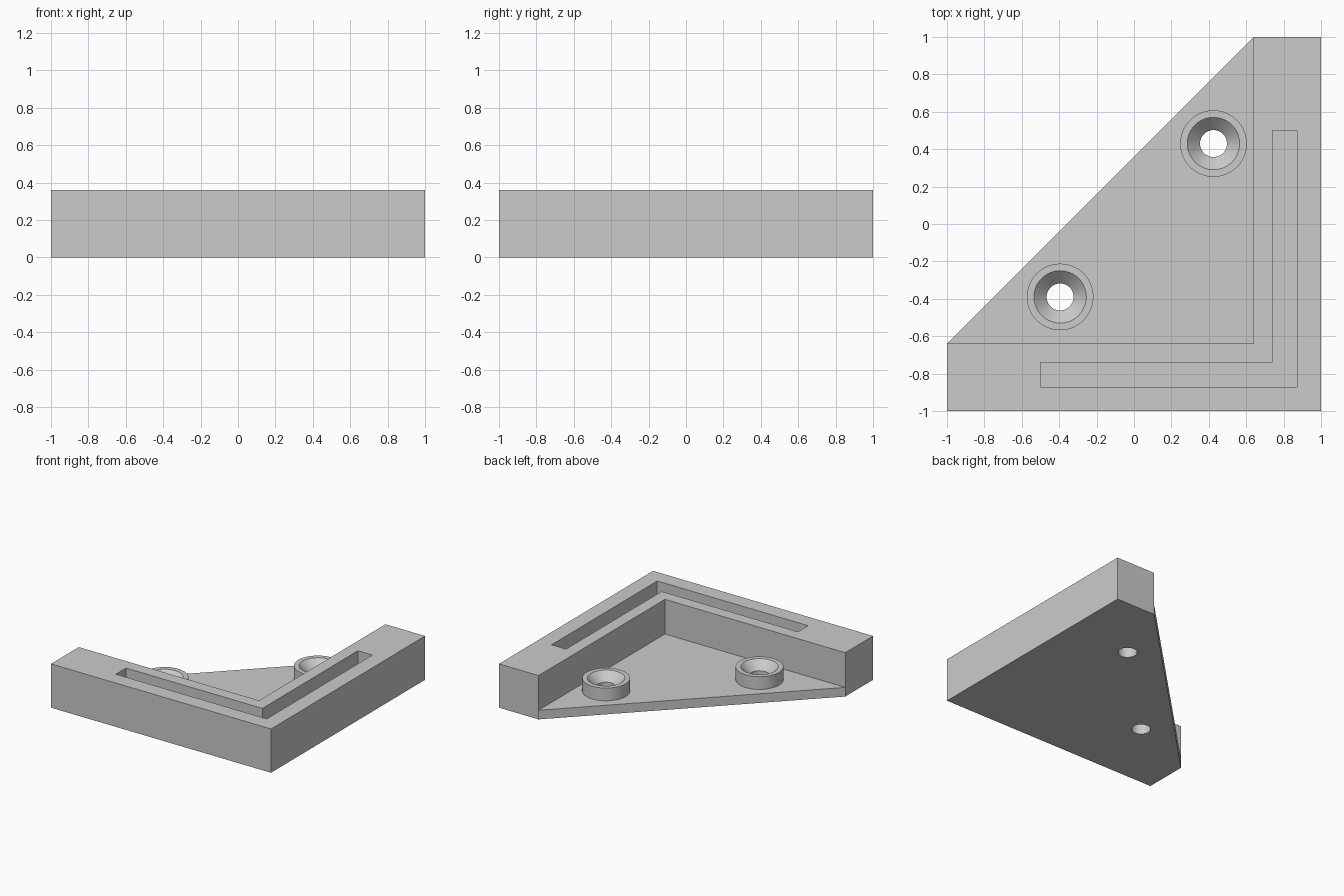
import bpy
import bmesh
from math import cos, sin, tau

cube = bpy.data.objects.get("Cube")
if cube:
    bpy.data.objects.remove(cube, do_unlink=True)

HEIGHT, FLOOR = 0.36, 0.075       # wall top and base plate top
WALL = 0.64                       # inner face of the walls
BOSS_TOP, BOSS_R = 0.18, 0.178
HOLE_R, SINK_R = 0.072, 0.14
SCREWS = {"upper": (0.425, 0.43), "lower": (-0.395, -0.39)}

grey = bpy.data.materials.new("plain grey")
grey.use_nodes = True
colour = (0.6, 0.6, 0.6, 1)
grey.diffuse_color = colour
grey.node_tree.nodes["Principled BSDF"].inputs["Base Color"].default_value = colour


def loft(name, rings):
    """Solid through a stack of matching rings of points."""
    bm = bmesh.new()
    loops = [[bm.verts.new(p) for p in ring] for ring in rings]
    n = len(loops[0])
    bm.faces.new(loops[0][::-1])
    bm.faces.new(loops[-1])
    for a, b in zip(loops, loops[1:]):
        for i in range(n):
            j = (i + 1) % n
            bm.faces.new((a[i], a[j], b[j], b[i]))
    bmesh.ops.recalc_face_normals(bm, faces=bm.faces)
    mesh = bpy.data.meshes.new(name)
    bm.to_mesh(mesh)
    bm.free()
    mesh.materials.append(grey)
    obj = bpy.data.objects.new(name, mesh)
    bpy.context.collection.objects.link(obj)
    return obj


def prism(name, outline, z0, z1):
    return loft(name, [[(x, y, z) for x, y in outline] for z in (z0, z1)])


def turned(name, centre, profile, sides=64):
    cx, cy = centre
    return loft(name, [[(cx + r * cos(tau * i / sides), cy + r * sin(tau * i / sides), z)
                        for i in range(sides)] for r, z in profile])


def combine(target, tool, operation):
    tool.hide_render = True
    mod = target.modifiers.new(tool.name, "BOOLEAN")
    mod.operation, mod.solver, mod.object = operation, "EXACT", tool
    bpy.context.view_layer.objects.active = target
    bpy.ops.object.modifier_apply(modifier=mod.name)
    bpy.data.objects.remove(tool, do_unlink=True)


# Corner block with its diagonal side
bracket = prism("corner_bracket",
                [(-1, -1), (1, -1), (1, 1), (WALL, 1), (-1, -WALL)], 0, HEIGHT)

# Triangular pocket leaves the two walls and the base plate
combine(bracket, prism("pocket", [(WALL, -WALL), (WALL, 1.3), (-1.3, -WALL)],
                       FLOOR, 0.5), "DIFFERENCE")

# L-shaped slot along the top of the walls
near, far, end = 0.74, 0.872, 0.5
combine(bracket, prism("slot", [(-end, -far), (far, -far), (far, end),
                                (near, end), (near, -near), (-end, -near)],
                       FLOOR, 0.5), "DIFFERENCE")

# Screw bosses with countersunk through holes
for label, centre in SCREWS.items():
    combine(bracket, turned(label + "_boss", centre,
                            [(BOSS_R, FLOOR / 2), (BOSS_R, BOSS_TOP)]), "UNION")
    sink_z = BOSS_TOP - (SINK_R - HOLE_R)
    combine(bracket, turned(label + "_hole", centre,
                            [(HOLE_R, -0.1), (HOLE_R, sink_z),
                             (SINK_R, BOSS_TOP), (SINK_R, 0.3)]), "DIFFERENCE")

bpy.ops.object.select_all(action="DESELECT")
bracket.select_set(True)
bpy.context.view_layer.objects.active = bracket
bpy.ops.object.shade_smooth_by_angle()
